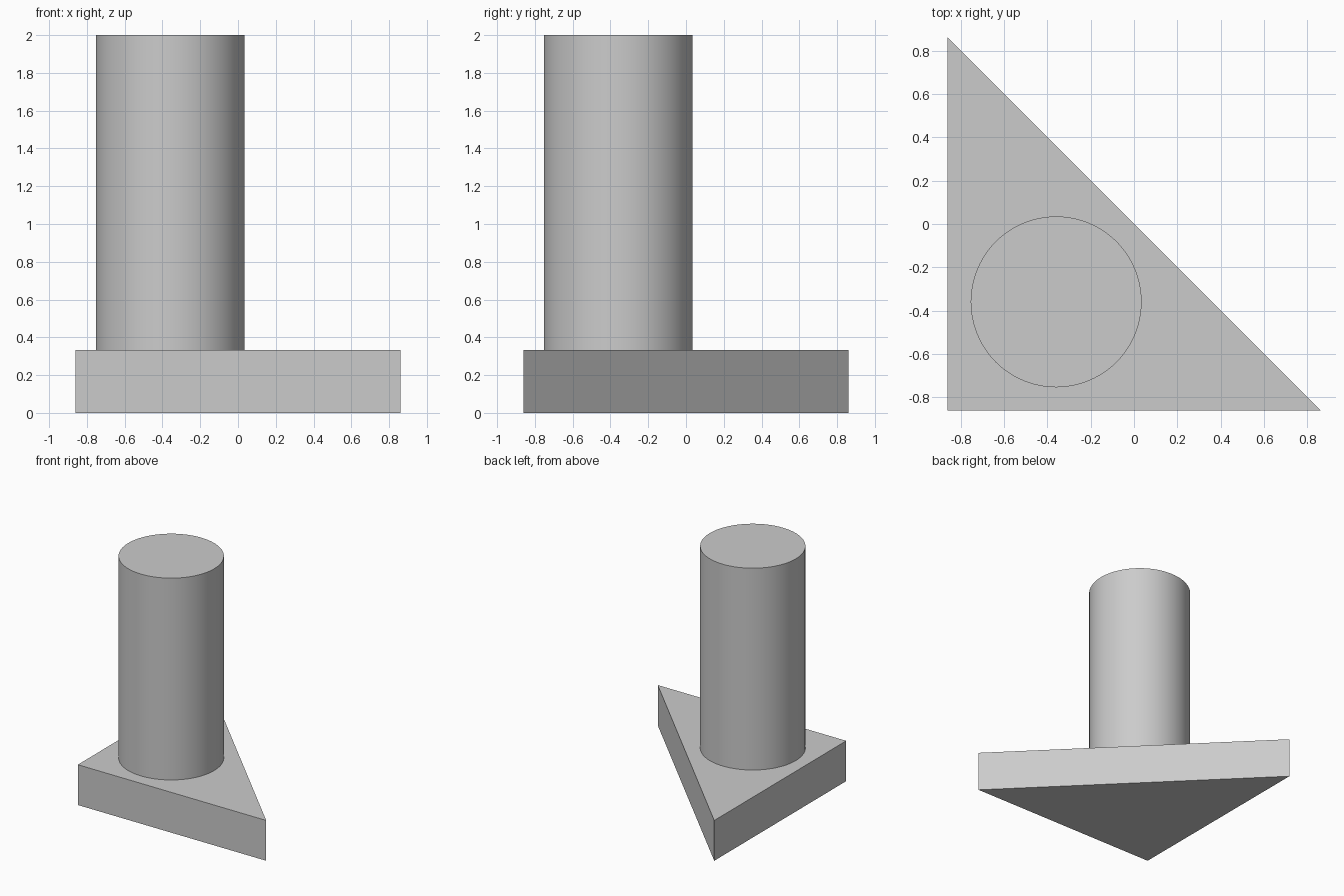
import bpy
import bmesh
from math import radians

cube = bpy.data.objects.get("Cube")
if cube:
    bpy.data.objects.remove(cube, do_unlink=True)

HALF = 0.861       # half the length of the plate's short sides
PLATE = 0.333      # plate thickness
HEIGHT = 2.0
CENTRE = -0.359    # post position on both x and y
RADIUS = 0.394

grey = bpy.data.materials.new("light_grey")
grey.use_nodes = True
colour = (0.6, 0.6, 0.6, 1)
grey.diffuse_color = colour
grey.node_tree.nodes["Principled BSDF"].inputs["Base Color"].default_value = colour

# Right-triangle base plate, extruded upward
bm = bmesh.new()
corners = [(-HALF, -HALF, 0), (HALF, -HALF, 0), (-HALF, HALF, 0)]
face = bm.faces.new([bm.verts.new(c) for c in corners])
top = bmesh.ops.extrude_face_region(bm, geom=[face])["geom"]
bmesh.ops.translate(bm, vec=(0, 0, PLATE),
                    verts=[v for v in top if isinstance(v, bmesh.types.BMVert)])
bmesh.ops.recalc_face_normals(bm, faces=bm.faces)
mesh = bpy.data.meshes.new("base_plate")
bm.to_mesh(mesh)
bm.free()
plate = bpy.data.objects.new("base_plate", mesh)
bpy.context.collection.objects.link(plate)
mesh.materials.append(grey)

# Round post standing on the plate
bpy.ops.mesh.primitive_cylinder_add(
    vertices=96, radius=RADIUS, depth=HEIGHT - PLATE,
    location=(CENTRE, CENTRE, (HEIGHT + PLATE) / 2))
post = bpy.context.object
post.name = post.data.name = "round_post"
post.data.materials.append(grey)
bpy.ops.object.shade_smooth_by_angle(angle=radians(30))
